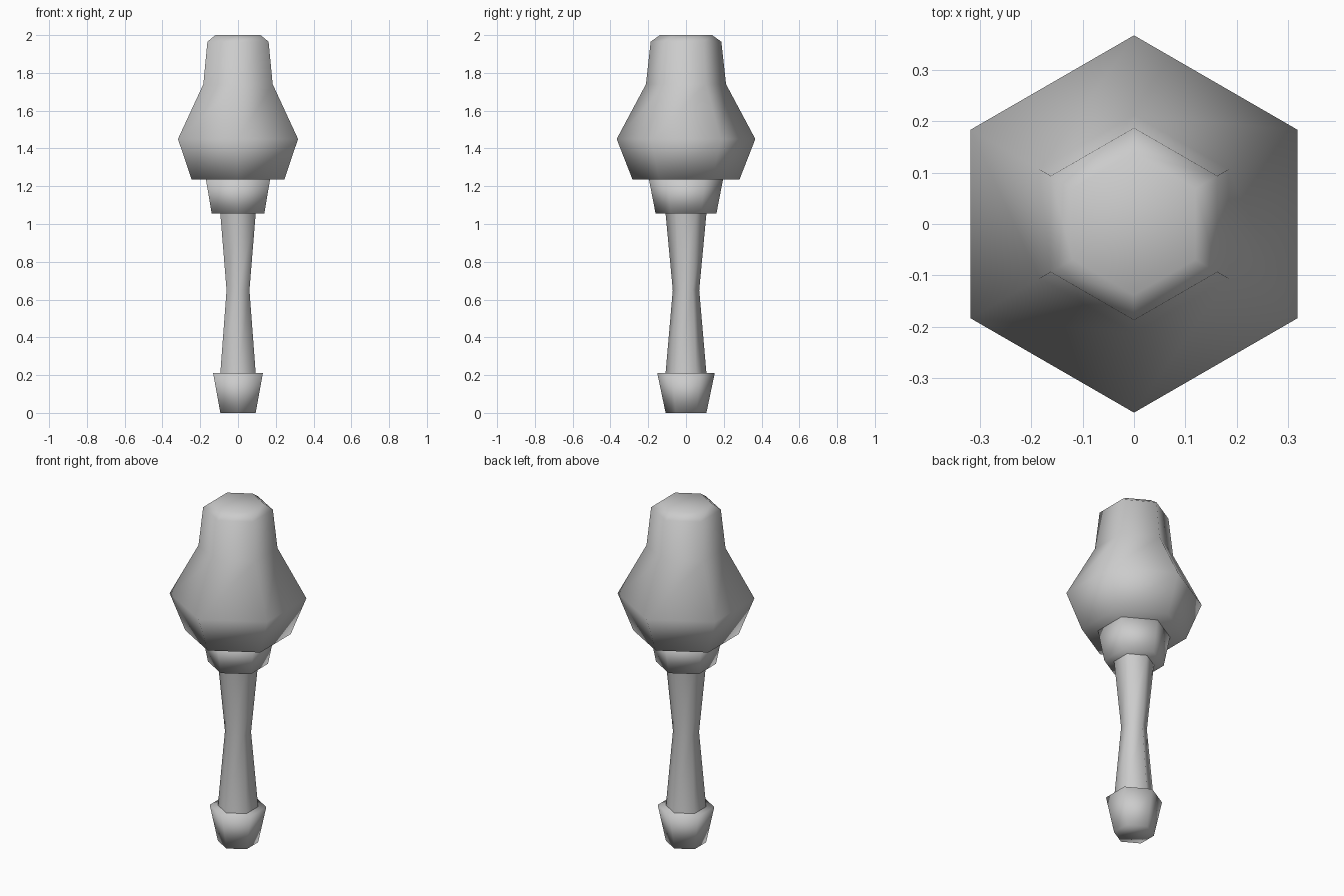
import bpy
import bmesh
from math import cos, sin, pi

cube = bpy.data.objects.get("Cube")
if cube:
    bpy.data.objects.remove(cube, do_unlink=True)

GREY = (0.6, 0.6, 0.6, 1.0)
grey = bpy.data.materials.new("plain grey")
grey.use_nodes = True
grey.diffuse_color = GREY
grey.node_tree.nodes["Principled BSDF"].inputs["Base Color"].default_value = GREY

SIDES = 6


def turned_part(name, profile, capped=True):
    """Stack hexagonal rings (radius, height) from bottom to top, corners on +y and -y."""
    bm = bmesh.new()
    rings = []
    for radius, z in profile:
        angles = [pi / 2 + 2 * pi * i / SIDES for i in range(SIDES)]
        rings.append([bm.verts.new((radius * cos(a), radius * sin(a), z)) for a in angles])
    for low, high in zip(rings, rings[1:]):
        for i in range(SIDES):
            j = (i + 1) % SIDES
            bm.faces.new((low[i], low[j], high[j], high[i]))
    if capped:
        bm.faces.new(rings[0][::-1])
        bm.faces.new(rings[-1])
    for face in bm.faces:
        face.smooth = True
    mesh = bpy.data.meshes.new(name)
    bm.to_mesh(mesh)
    bm.free()
    mesh.materials.append(grey)
    obj = bpy.data.objects.new(name, mesh)
    bpy.context.collection.objects.link(obj)
    return obj


# Flared foot of the handle
turned_part("pommel", [(0.108, 0.0), (0.152, 0.21)])

# Waisted grip, its ends hidden inside the neighbouring parts
turned_part("grip", [(0.109, 0.2), (0.07, 0.65), (0.109, 1.065)], capped=False)

# Tapered collar under the head
turned_part("collar", [(0.161, 1.055), (0.196, 1.236)])

# Bulging head with a narrow bevelled crown
turned_part("head", [(0.283, 1.235), (0.367, 1.45), (0.212, 1.74),
                     (0.187, 1.965), (0.138, 2.0)])
